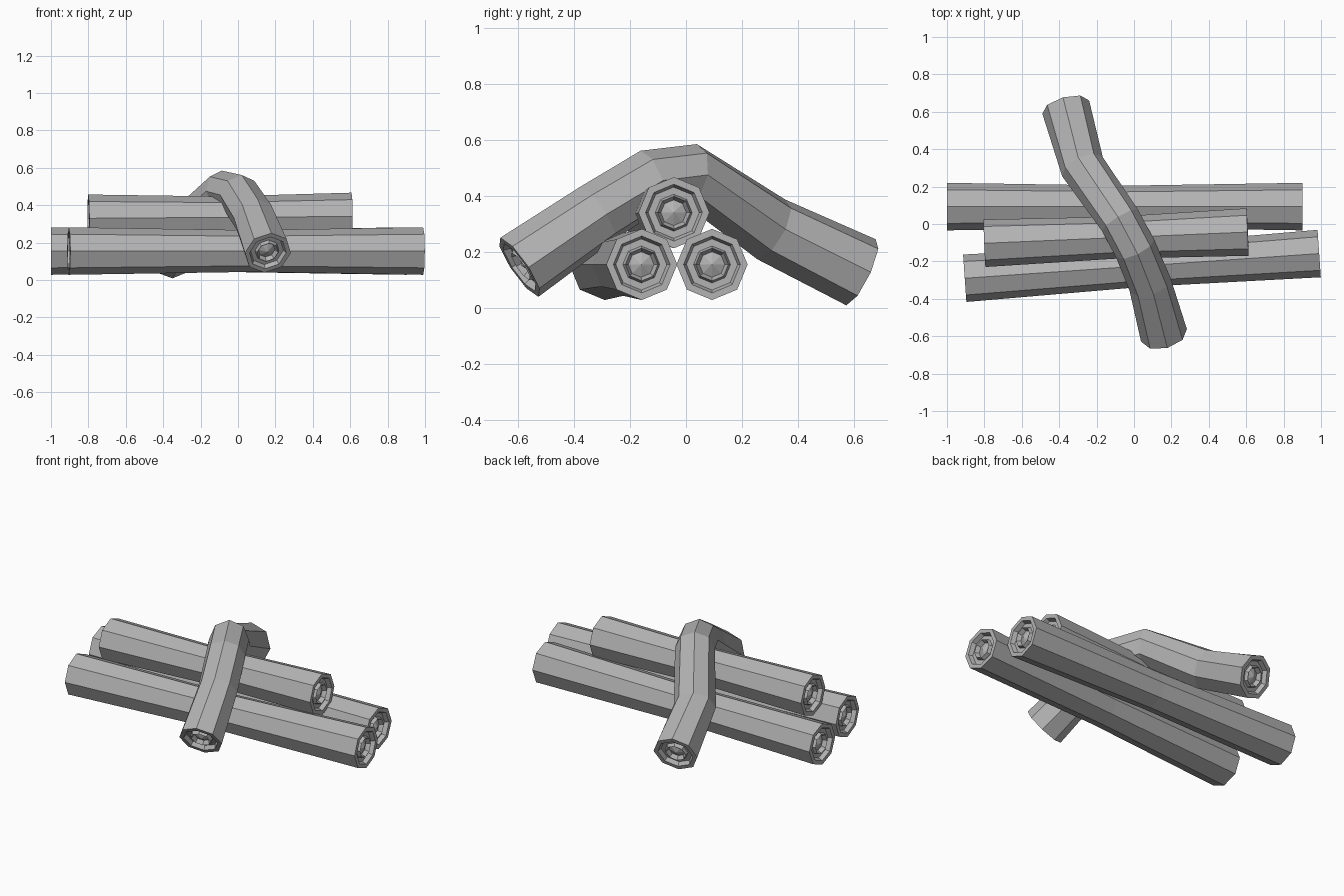
import bpy
import bmesh
from math import cos, sin, pi
from mathutils import Vector

if "Cube" in bpy.data.objects:
    bpy.data.objects.remove(bpy.data.objects["Cube"], do_unlink=True)

SIDES = 8
# End grain from the rim to the middle: radius factor, depth into the log
END_GRAIN = [(0.80, 0.0), (0.72, 0.025), (0.52, 0.025), (0.46, 0.005), (0.36, 0.03)]
PITH_DEPTH = 0.01

grey = bpy.data.materials.new("log grey")
grey.use_nodes = True
colour = (0.45, 0.45, 0.45, 1)
grey.diffuse_color = colour
grey.node_tree.nodes["Principled BSDF"].inputs["Base Color"].default_value = colour


def ring(bm, centre, direction, radius, phase):
    """One octagonal section square to the direction, with a corner on top."""
    side = Vector((0, 0, 1)).cross(direction).normalized()
    up = direction.cross(side)
    turns = [phase + 2 * pi * i / SIDES for i in range(SIDES)]
    return [bm.verts.new(centre + radius * (side * cos(t) + up * sin(t))) for t in turns]


def bridge(bm, a, b):
    for i in range(SIDES):
        j = (i + 1) % SIDES
        bm.faces.new((a[i], a[j], b[j], b[i]))


def log(name, path, radii, phase=0.0):
    """Sweep an octagon along the path and carve stepped grain in both ends."""
    bm = bmesh.new()
    pts = [Vector(p) for p in path]
    steps = [(b - a).normalized() for a, b in zip(pts, pts[1:])]
    dirs = [(a + b).normalized() for a, b in zip(steps[:1] + steps, steps + steps[-1:])]
    rings = [ring(bm, p, d, r, phase) for p, d, r in zip(pts, dirs, radii)]
    for a, b in zip(rings, rings[1:]):
        bridge(bm, a, b)
    for end, inward in ((0, dirs[0]), (-1, -dirs[-1])):
        last = rings[end]
        for factor, depth in END_GRAIN:
            inner = ring(bm, pts[end] + inward * depth, dirs[end], radii[end] * factor, phase)
            bridge(bm, last, inner)
            last = inner
        pith = bm.verts.new(pts[end] + inward * PITH_DEPTH)
        for i in range(SIDES):
            bm.faces.new((last[i], last[(i + 1) % SIDES], pith))
    bmesh.ops.recalc_face_normals(bm, faces=bm.faces)
    mesh = bpy.data.meshes.new(name)
    bm.to_mesh(mesh)
    bm.free()
    mesh.materials.append(grey)
    obj = bpy.data.objects.new(name, mesh)
    bpy.context.collection.objects.link(obj)


def straight_log(name, start, end):
    """A log with a slightly narrower waist."""
    middle = (Vector(start) + Vector(end)) / 2
    log(name, [start, middle, end], [0.127, 0.112, 0.127])


# Stacked straight logs
straight_log("back_log", (-1, 0.093, 0.155), (0.9, 0.093, 0.155))
straight_log("front_log", (-0.905, -0.29, 0.155), (0.99, -0.158, 0.155))
straight_log("top_log", (-0.8, -0.103, 0.33), (0.608, -0.043, 0.34))

# Bent log lying across the stack
log("bent_log",
    [(0.16, -0.595, 0.145), (0.085, -0.32, 0.335), (0.005, -0.13, 0.455),
     (-0.075, 0.02, 0.475), (-0.275, 0.305, 0.28), (-0.365, 0.625, 0.127)],
    [0.127, 0.115, 0.112, 0.112, 0.12, 0.13])
